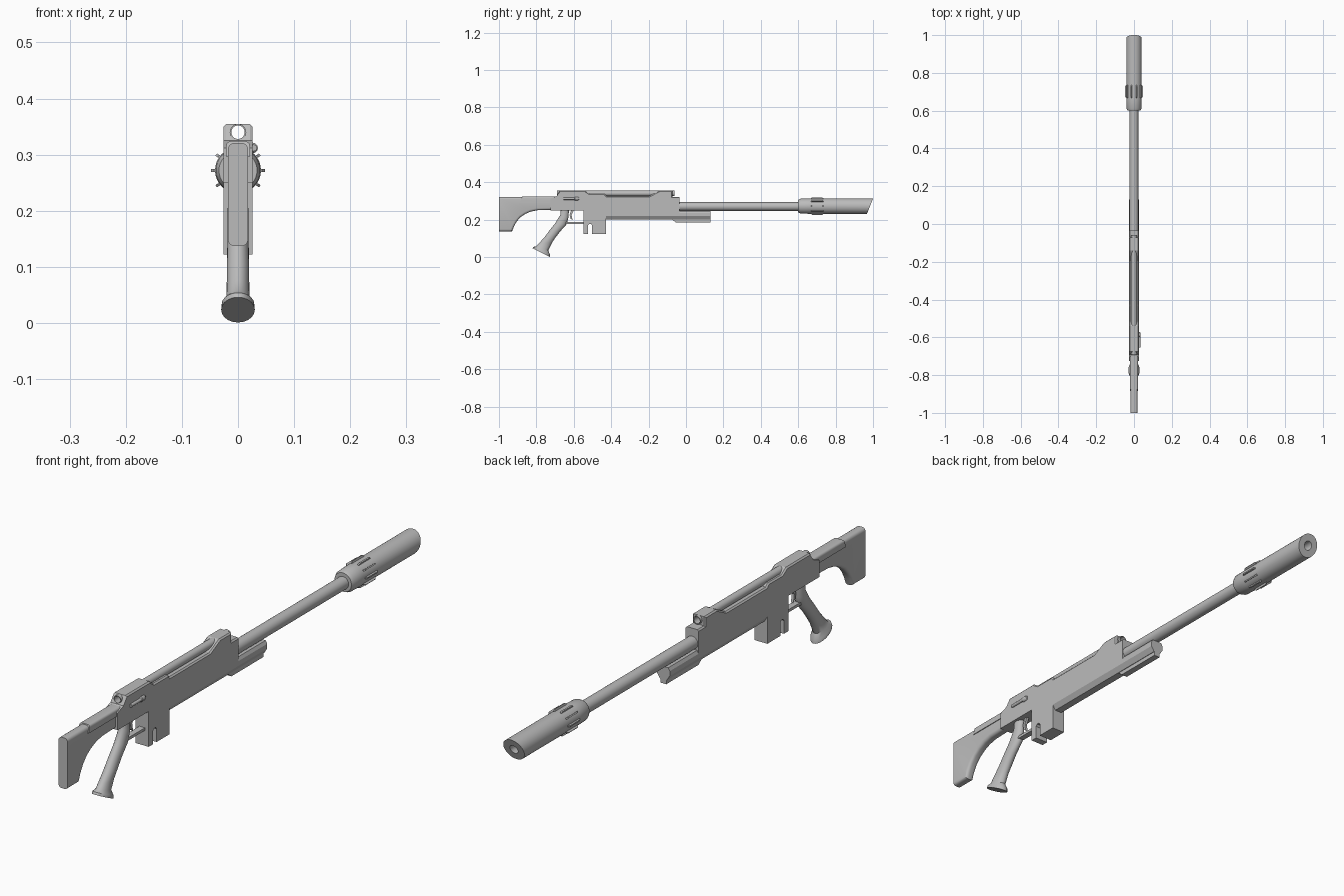
import bpy, bmesh, math
from mathutils import Vector

if "Cube" in bpy.data.objects:
    bpy.data.objects.remove(bpy.data.objects["Cube"])

steel = bpy.data.materials.new("grey_steel")
steel.diffuse_color = (0.5, 0.5, 0.5, 1)
steel.use_nodes = True
steel.node_tree.nodes["Principled BSDF"].inputs["Base Color"].default_value = steel.diffuse_color


def finish(name, bm, smooth=False):
    bmesh.ops.recalc_face_normals(bm, faces=bm.faces)
    mesh = bpy.data.meshes.new(name)
    bm.to_mesh(mesh)
    bm.free()
    ob = bpy.data.objects.new(name, mesh)
    bpy.context.collection.objects.link(ob)
    mesh.materials.append(steel)
    if smooth:
        bpy.ops.object.select_all(action='DESELECT')
        ob.select_set(True)
        bpy.context.view_layer.objects.active = ob
        bpy.ops.object.shade_smooth_by_angle(angle=math.radians(35))
    return ob


def slab(name, pts, half, rule=None, width=0.004, segs=1, x=0.0):
    """Side profile (y, z) extruded across x; outline edges passing rule are bevelled."""
    bm = bmesh.new()
    face = bm.faces.new([bm.verts.new((x - half, y, z)) for y, z in pts])
    out = bmesh.ops.extrude_face_region(bm, geom=[face])
    for v in out["geom"]:
        if isinstance(v, bmesh.types.BMVert):
            v.co.x = x + half
    if rule:
        edges = [e for e in bm.edges
                 if abs(e.verts[0].co.x - e.verts[1].co.x) < 1e-6
                 and rule(e.verts[0].co, e.verts[1].co)]
        bmesh.ops.bevel(bm, geom=edges, offset=width, segments=segs,
                        profile=0.5, affect='EDGES', clamp_overlap=True)
    return finish(name, bm, segs > 1)


def beam(name, pts, y0, y1):
    """Cross-section (x, z) extruded along y."""
    bm = bmesh.new()
    face = bm.faces.new([bm.verts.new((x, y0, z)) for x, z in pts])
    out = bmesh.ops.extrude_face_region(bm, geom=[face])
    for v in out["geom"]:
        if isinstance(v, bmesh.types.BMVert):
            v.co.y = y1
    return finish(name, bm)


def loft(name, rings, caps=True):
    bm = bmesh.new()
    loops = [[bm.verts.new(p) for p in r] for r in rings]
    n = len(loops[0])
    for a, b in zip(loops, loops[1:]):
        for i in range(n):
            j = (i + 1) % n
            bm.faces.new((a[i], a[j], b[j], b[i]))
    if caps:
        bm.faces.new(loops[0])
        bm.faces.new(loops[-1])
    return finish(name, bm, True)


def turned(name, profile, z, n=24, x=0.0, slant=None, caps=True):
    """Profile (y, radius) turned round the y axis; slant shears rings beyond that y."""
    rings = []
    for y, r in profile:
        ring = []
        for i in range(n):
            a = 2 * math.pi * i / n
            dz = r * math.sin(a)
            dy = 0.4 * (dz - 0.04) if slant and y > slant else 0
            ring.append((x + r * math.cos(a), y + dy, z + dz))
        rings.append(ring)
    return loft(name, rings, caps)


# Receiver with magazine well and notch
receiver = slab("receiver", [
    (-0.725, 0.25), (-0.548, 0.25), (-0.548, 0.122), (-0.523, 0.122),
    (-0.523, 0.17), (-0.517, 0.177), (-0.508, 0.177), (-0.502, 0.17),
    (-0.502, 0.122), (-0.428, 0.122), (-0.428, 0.219), (-0.035, 0.219),
    (-0.035, 0.322), (-0.072, 0.322), (-0.072, 0.355), (-0.14, 0.355),
    (-0.195, 0.327), (-0.425, 0.327), (-0.435, 0.338), (-0.515, 0.338),
    (-0.54, 0.355), (-0.675, 0.355), (-0.692, 0.325), (-0.725, 0.312)],
    0.026, lambda a, b: min(a.z, b.z) > 0.321, 0.005)

# Sight channel cut through the raised blocks
cutter = turned("sight_channel_cutter", [(-0.8, 0.0135), (0.05, 0.0135)], 0.340)
cutter.hide_render = True
cutter.hide_set(True)
cut = receiver.modifiers.new("channel", 'BOOLEAN')
cut.object = cutter
cut.solver = 'EXACT'

# Hollow sight tube: outer wall, end rims, inner wall
turned("sight_tube", [(-0.69, 0.012), (-0.69, 0.0148), (-0.062, 0.0148),
                      (-0.062, 0.012), (-0.69, 0.012)], 0.340, 20, caps=False)

# Fore-end keel, tray and lower lug
beam("fore_end_keel", [(-0.026, 0.219), (-0.014, 0.2), (0.014, 0.2), (0.026, 0.219)],
     -0.428, 0.13)
beam("fore_end_tray", [(-0.026, 0.219), (0.026, 0.219), (0.026, 0.236), (0.02, 0.247),
                       (-0.02, 0.247), (-0.026, 0.236)], -0.035, 0.13)
slab("fore_end_lug", [(-0.075, 0.201), (-0.055, 0.185), (0.13, 0.185), (0.13, 0.201)], 0.012)

# Barrel and suppressor with a slanted, bored muzzle
turned("barrel", [(-0.05, 0.023), (0.63, 0.023)], 0.27)
turned("suppressor", [(0.6, 0.022), (0.6, 0.034), (0.612, 0.0395), (0.66, 0.041),
                      (1.0, 0.041), (1.0, 0.016), (0.88, 0.016)], 0.272, 32, slant=0.95)

# Ribs round the suppressor
for i in range(10):
    a = math.radians(36 * i)
    out = Vector((math.cos(a), 0, math.sin(a)))
    side = Vector((-math.sin(a), 0, math.cos(a))) * 0.0025
    mid = Vector((0, 0, 0.272))
    rings = []
    for y, r in ((0.668, 0.043), (0.674, 0.048), (0.729, 0.048), (0.735, 0.043)):
        base, tip = mid + out * 0.037, mid + out * r
        rings.append([p + Vector((0, y, 0)) for p in
                      (base - side, base + side, tip + side, tip - side)])
    loft("suppressor_rib", rings)

# Stock with rounded top and belly, and a raised cheek rail
slab("stock", [
    (-1.0, 0.137), (-0.93, 0.137), (-0.92, 0.163), (-0.905, 0.19), (-0.885, 0.213),
    (-0.86, 0.23), (-0.83, 0.243), (-0.795, 0.25), (-0.72, 0.252), (-0.72, 0.321),
    (-1.0, 0.321)], 0.018,
    lambda a, b: not (a.y < -0.99 and b.y < -0.99) and not (a.y > -0.73 and b.y > -0.73),
    0.012, 4)
slab("cheek_rail", [(-0.885, 0.297), (-0.70, 0.297), (-0.70, 0.324), (-0.875, 0.324)],
     0.021, lambda a, b: min(a.z, b.z) > 0.32, 0.008, 3)

# Pistol grip: elliptical rings between back and front edge points, flared base
grip = [((-0.67, 0.255), (-0.625, 0.255), 0.016),
        ((-0.672, 0.225), (-0.63, 0.205), 0.018),
        ((-0.70, 0.18), (-0.638, 0.175), 0.019),
        ((-0.728, 0.145), (-0.674, 0.135), 0.019),
        ((-0.757, 0.105), (-0.697, 0.105), 0.020),
        ((-0.785, 0.075), (-0.717, 0.075), 0.020),
        ((-0.803, 0.057), (-0.736, 0.035), 0.021),
        ((-0.816, 0.054), (-0.728, 0.014), 0.029),
        ((-0.820, 0.046), (-0.728, 0.001), 0.030)]
rings = []
for back, front, w in grip:
    b, f = Vector((0, *back)), Vector((0, *front))
    rings.append([(b + f) / 2 + (f - b) / 2 * math.cos(2 * math.pi * i / 20)
                  + Vector((w * math.sin(2 * math.pi * i / 20), 0, 0)) for i in range(20)])
loft("pistol_grip", rings)

# Trigger guard bar and curved trigger
slab("trigger_guard", [(-0.66, 0.177), (-0.54, 0.177), (-0.54, 0.187), (-0.66, 0.187)], 0.011)
slab("trigger", [(-0.612, 0.255), (-0.622, 0.225), (-0.617, 0.205), (-0.606, 0.196),
                 (-0.609, 0.208), (-0.612, 0.225), (-0.598, 0.255)], 0.005)

# Bolt handle: slim rod and rounded knob on the right side
turned("bolt_rod", [(-0.655, 0.006), (-0.59, 0.006)], 0.312, 12, 0.028)
turned("bolt_knob", [(-0.598, 0.006), (-0.594, 0.0095), (-0.578, 0.0095), (-0.572, 0.006)],
       0.312, 12, 0.026)
